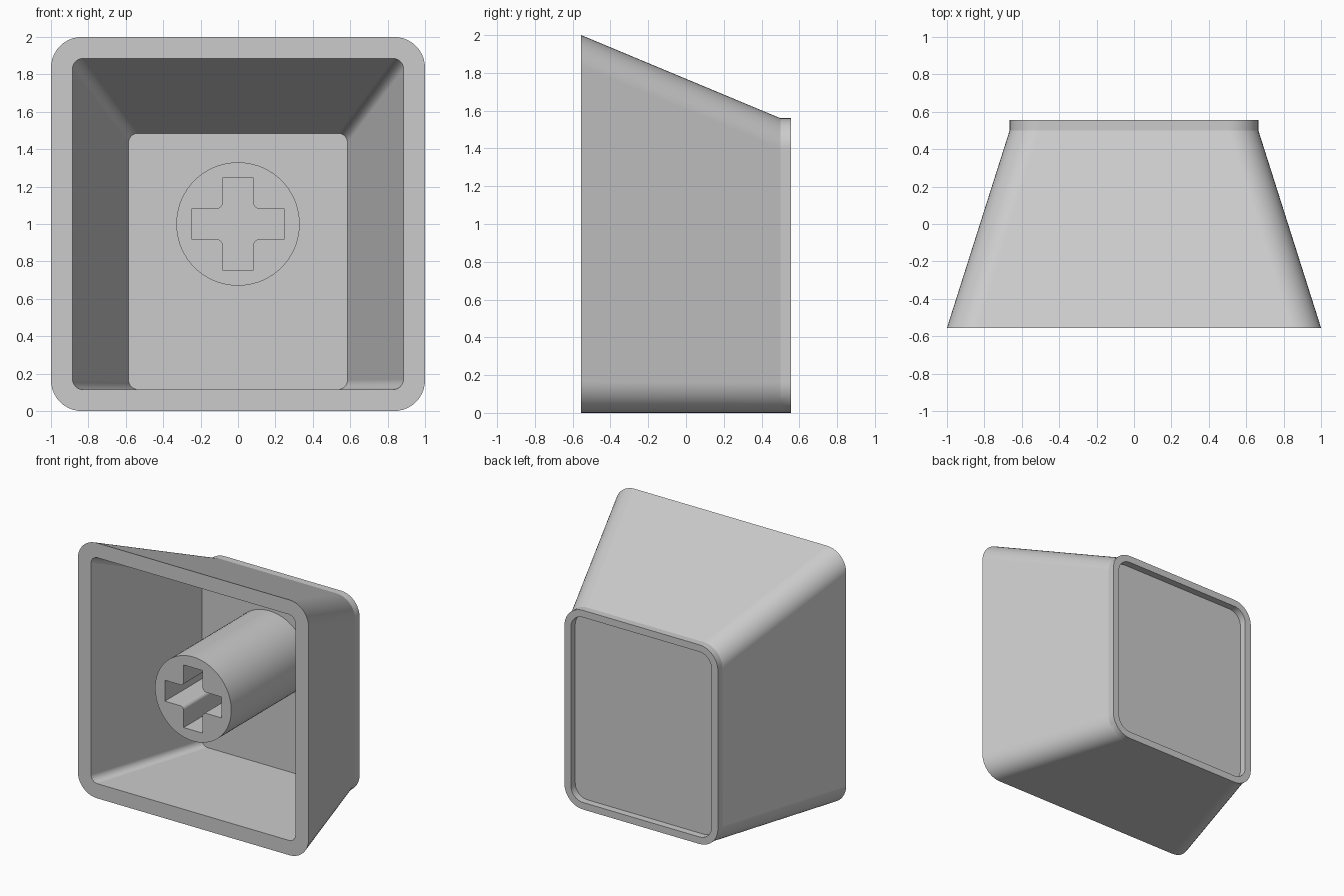
import bpy
import bmesh
from math import cos, sin, pi, radians

cube = bpy.data.objects.get("Cube")
if cube:
    bpy.data.objects.remove(cube, do_unlink=True)

FRONT, STEP, BACK = -0.555, 0.5, 0.555
FLOOR = 0.39
CORNER_STEPS = 10

grey = bpy.data.materials.new("light grey plastic")
grey.use_nodes = True
COLOUR = (0.6, 0.6, 0.6, 1)
grey.diffuse_color = COLOUR
grey.node_tree.nodes["Principled BSDF"].inputs["Base Color"].default_value = COLOUR


def rounded_ring(bm, half_width, bottom, top, radius, y):
    """Rounded rectangle of vertices standing in the plane y."""
    ring = []
    centres = [(half_width - radius, top - radius), (radius - half_width, top - radius),
               (radius - half_width, bottom + radius), (half_width - radius, bottom + radius)]
    for quarter, (cx, cz) in enumerate(centres):
        for i in range(CORNER_STEPS + 1):
            a = (quarter + i / CORNER_STEPS) * pi / 2
            ring.append(bm.verts.new((cx + radius * cos(a), y, cz + radius * sin(a))))
    return ring


def finish(obj):
    """Colour the part and smooth its rounded faces."""
    obj.data.materials.clear()
    obj.data.materials.append(grey)
    bpy.ops.object.select_all(action='DESELECT')
    obj.select_set(True)
    bpy.context.view_layer.objects.active = obj
    bpy.ops.object.shade_smooth_by_angle(angle=radians(15))
    weighted = obj.modifiers.new("flat sides", 'WEIGHTED_NORMAL')
    weighted.keep_sharp = True


def add_mesh(name, bm):
    bmesh.ops.recalc_face_normals(bm, faces=bm.faces[:])
    mesh = bpy.data.meshes.new(name)
    bm.to_mesh(mesh)
    bm.free()
    obj = bpy.data.objects.new(name, mesh)
    bpy.context.collection.objects.link(obj)
    finish(obj)


# Shell: one closed loft from the inner floor, round the mouth, to the back recess
bm = bmesh.new()
sections = [
    (0.585, 0.115, 1.485, 0.05, FLOOR),
    (0.885, 0.115, 1.885, 0.055, FRONT),
    (1.0, 0.0, 2.0, 0.165, FRONT),
    (0.665, 0.0, 1.56, 0.16, STEP),
    (0.665, 0.0, 1.56, 0.16, BACK),
    (0.61, 0.055, 1.505, 0.105, BACK),
    (0.61, 0.055, 1.505, 0.105, STEP),
]
rings = [rounded_ring(bm, *s) for s in sections]
for a, b in zip(rings, rings[1:]):
    for i in range(len(a)):
        j = (i + 1) % len(a)
        bm.faces.new((a[i], a[j], b[j], b[i]))
bm.faces.new(rings[0])
bm.faces.new(rings[-1])
add_mesh("shell", bm)

# Stem: round post with a cross-shaped socket, extruded from a flat outline
circle = [(0.33 * cos(i * pi / 36), 0.33 * sin(i * pi / 36)) for i in range(72)]
ARM, REACH, FILLET = 0.082, 0.245, 0.03
c = ARM + FILLET
quarter = [(REACH, ARM)]
for i in range(7):
    a = -pi / 2 - i * pi / 12
    quarter.append((c + FILLET * cos(a), c + FILLET * sin(a)))
quarter.append((ARM, REACH))
cross = []
for _ in range(4):
    cross += quarter
    quarter = [(-y, x) for x, y in quarter]

bm = bmesh.new()
edges = []
for outline in (circle, cross):
    verts = [bm.verts.new((x, FRONT, z + 1)) for x, z in outline]
    edges += [bm.edges.new((verts[i - 1], verts[i])) for i in range(len(verts))]
bmesh.ops.triangle_fill(bm, edges=edges, use_beauty=True, normal=(0, -1, 0))
extruded = bmesh.ops.extrude_face_region(bm, geom=bm.faces[:], use_keep_orig=True)
moved = [g for g in extruded["geom"] if isinstance(g, bmesh.types.BMVert)]
bmesh.ops.translate(bm, verts=moved, vec=(0, FLOOR + 0.02 - FRONT, 0))
add_mesh("stem", bm)
